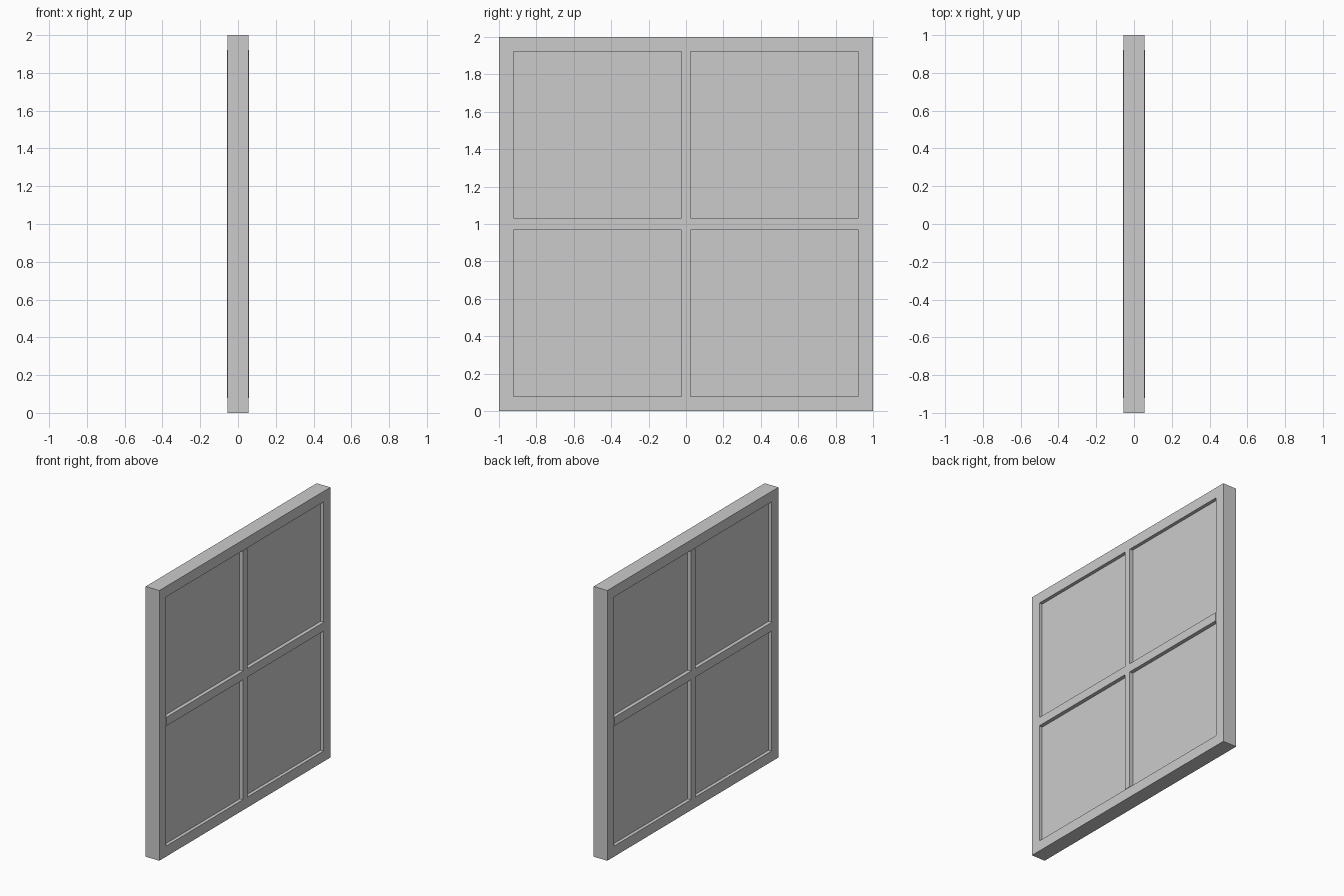
import bpy, bmesh

if "Cube" in bpy.data.objects:
    bpy.data.objects.remove(bpy.data.objects["Cube"])

W, H = 1.0, 2.0          # half width (y) and height (z)
RAIL = 0.078             # outer frame bar width
FRAME_D, BAR_D, PANE_D = 0.056, 0.059, 0.031   # half depths in x


def new_object(name, bm):
    bmesh.ops.recalc_face_normals(bm, faces=bm.faces)
    mesh = bpy.data.meshes.new(name)
    bm.to_mesh(mesh)
    bm.free()
    ob = bpy.data.objects.new(name, mesh)
    bpy.context.collection.objects.link(ob)
    return ob


def box(name, half_x, y0, y1, z0, z1):
    bm = bmesh.new()
    bmesh.ops.create_cube(bm, size=1)
    for v in bm.verts:
        v.co = (v.co.x * 2 * half_x,
                (y0 + y1) / 2 + v.co.y * (y1 - y0),
                (z0 + z1) / 2 + v.co.z * (z1 - z0))
    return new_object(name, bm)


# Outer frame: a rectangular section carried round four mitred corners
bm = bmesh.new()
section = [(-FRAME_D, 0), (FRAME_D, 0), (FRAME_D, RAIL), (-FRAME_D, RAIL)]
corners = [(-1, -1), (1, -1), (1, 1), (-1, 1)]
rings = [[bm.verts.new((x, sy * (W - d), H / 2 + sz * (H / 2 - d))) for x, d in section]
         for sy, sz in corners]
for i in range(4):
    a, b = rings[i], rings[(i + 1) % 4]
    for j in range(4):
        k = (j + 1) % 4
        bm.faces.new((a[j], a[k], b[k], b[j]))
new_object("window_frame", bm)

# Glazing bars, standing slightly proud of the frame, joined as one cross
bm = bmesh.new()
ys = [-W + RAIL, -0.024, 0.024, W - RAIL]
zs = [RAIL, 0.968, 1.032, H - RAIL]
grid = [[bm.verts.new((-BAR_D, y, z)) for z in zs] for y in ys]
cells = [bm.faces.new((grid[i][j], grid[i + 1][j], grid[i + 1][j + 1], grid[i][j + 1]))
         for i in range(3) for j in range(3) if i == 1 or j == 1]
ext = bmesh.ops.extrude_face_region(bm, geom=cells, use_keep_orig=True)
for e in ext["geom"]:
    if isinstance(e, bmesh.types.BMVert):
        e.co.x = BAR_D
bmesh.ops.delete(bm, geom=[v for v in bm.verts if not v.link_faces], context='VERTS')
new_object("glazing_bars", bm)

# Four recessed panes
for i, side in ((0, "left"), (2, "right")):
    for j, level in ((0, "lower"), (2, "upper")):
        box(f"pane_{level}_{side}", PANE_D, ys[i], ys[i + 1], zs[j], zs[j + 1])
